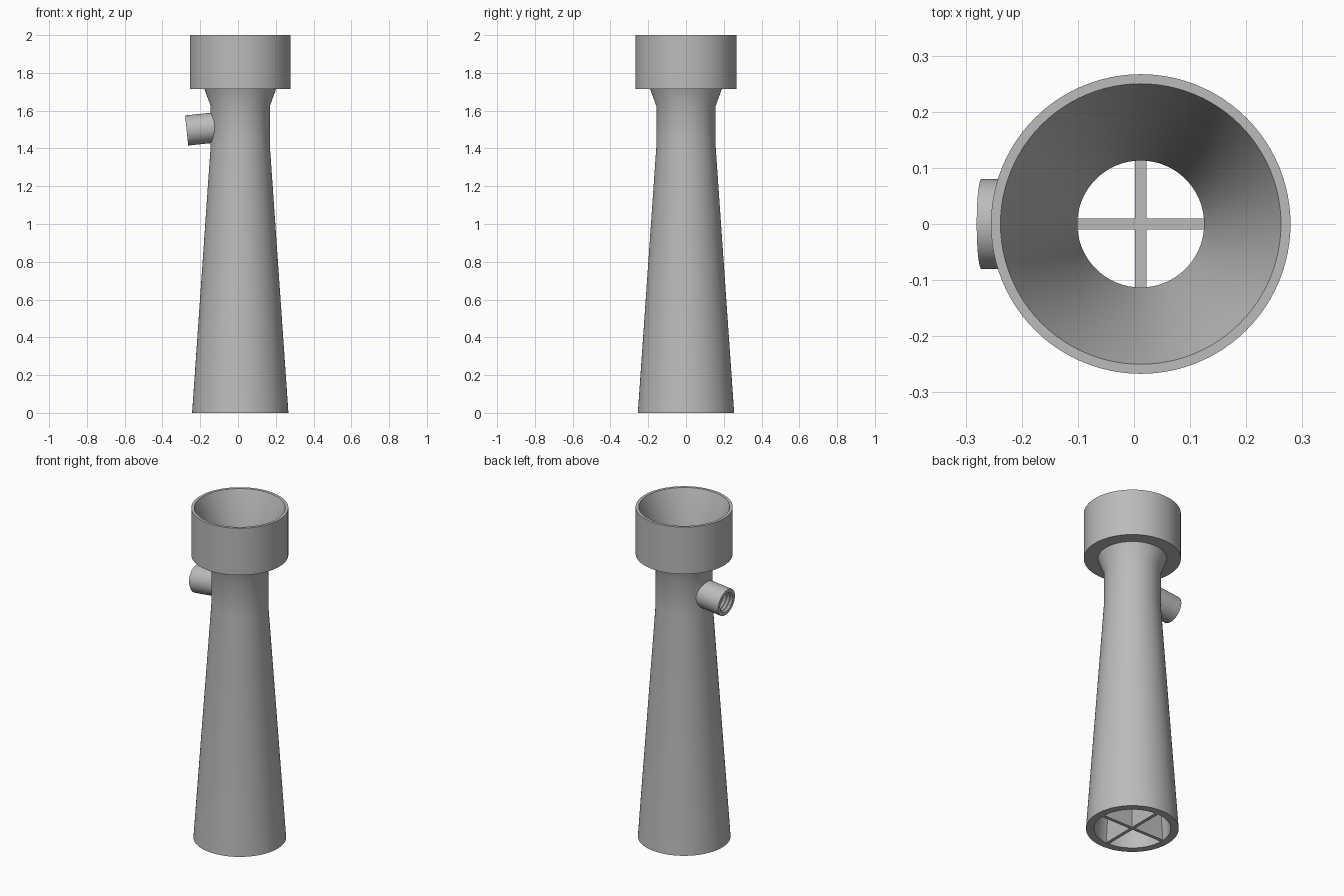
import bpy, bmesh, math
from mathutils import Matrix, Vector

AXIS_X = 0.012      # centre line of the tube
TILT = math.radians(6)

cube = bpy.data.objects.get("Cube")
if cube:
    bpy.data.objects.remove(cube, do_unlink=True)

grey = bpy.data.materials.new("plain grey")
grey.use_nodes = True
grey.diffuse_color = (0.5, 0.5, 0.5, 1)
grey.node_tree.nodes["Principled BSDF"].inputs["Base Color"].default_value = grey.diffuse_color


def finish(name, bm, matrix):
    bmesh.ops.recalc_face_normals(bm, faces=bm.faces)
    mesh = bpy.data.meshes.new(name)
    bm.to_mesh(mesh)
    bm.free()
    mesh.transform(matrix)
    mesh.materials.append(grey)
    obj = bpy.data.objects.new(name, mesh)
    bpy.context.collection.objects.link(obj)
    return obj


def lathe(name, profile, matrix, segments=96, loop=False):
    """Spin (radius, height) points about z; loop closes a hollow section."""
    bm = bmesh.new()
    rings = []
    for r, z in profile:
        rings.append([bm.verts.new((r * math.cos(a), r * math.sin(a), z))
                      for a in (math.tau * i / segments for i in range(segments))])
    pairs = list(zip(rings, rings[1:]))
    if loop:
        pairs.append((rings[-1], rings[0]))
    else:
        bm.faces.new(rings[0])
        bm.faces.new(rings[-1])
    for a, b in pairs:
        for i in range(segments):
            j = (i + 1) % segments
            bm.faces.new((a[i], a[j], b[j], b[i]))
    return finish(name, bm, matrix)


def boolean(target, tool, operation):
    mod = target.modifiers.new(operation.lower(), "BOOLEAN")
    mod.operation, mod.object, mod.solver = operation, tool, "EXACT"
    bpy.context.view_layer.objects.active = target
    bpy.ops.object.modifier_apply(modifier=mod.name)
    bpy.data.objects.remove(tool, do_unlink=True)


centre = Matrix.Translation((AXIS_X, 0, 0))

# Hollow tube: flared foot, straight throat, cup and inner funnel
body = lathe("tube_body", [
    (0.255, 0), (0.157, 1.41), (0.157, 1.625), (0.19, 1.715),
    (0.267, 1.715), (0.267, 2), (0.25, 2),
    (0.113, 1.625), (0.113, 1.41), (0.211, 0)], centre, loop=True)

# Tilted side port; its local z runs from the open end into the wall
port_frame = (Matrix.Translation((-0.272, 0, 1.495))
              @ Matrix.Rotation(math.pi / 2 - TILT, 4, "Y"))
port = lathe("side_port", [(0.08, 0), (0.08, 0.161)], port_frame, 64)
boolean(body, port, "UNION")

# Threaded hole with a small passage into the throat
thread = [(0.06, -0.02)]
for i in range(6):
    thread += [(0.06, i * 0.022), (0.05, i * 0.022 + 0.011)]
thread += [(0.03, 0.128), (0.03, 0.22)]
hole = lathe("port_hole_cutter", thread, port_frame, 48)
hole.hide_render = True
boolean(body, hole, "DIFFERENCE")

# Crossed straightening vanes inside the flared foot
HEIGHT = 0.5
low, high = 0.22, 0.22 - 0.07 * HEIGHT
bm = bmesh.new()
for turn in (0, math.pi / 2):
    made = bmesh.ops.create_cube(bm, size=1)["verts"]
    for v in made:
        reach = high if v.co.z > 0 else low
        v.co = Vector((math.copysign(reach, v.co.x), v.co.y * 0.02,
                       (v.co.z + 0.5) * HEIGHT + 0.002))
    bmesh.ops.rotate(bm, verts=made, matrix=Matrix.Rotation(turn, 3, "Z"))
vanes = finish("flow_vanes", bm, centre)

# Smooth the round surfaces and keep the rims crisp
bpy.ops.object.select_all(action="DESELECT")
body.select_set(True)
bpy.context.view_layer.objects.active = body
bpy.ops.object.shade_smooth_by_angle(angle=math.radians(25))
